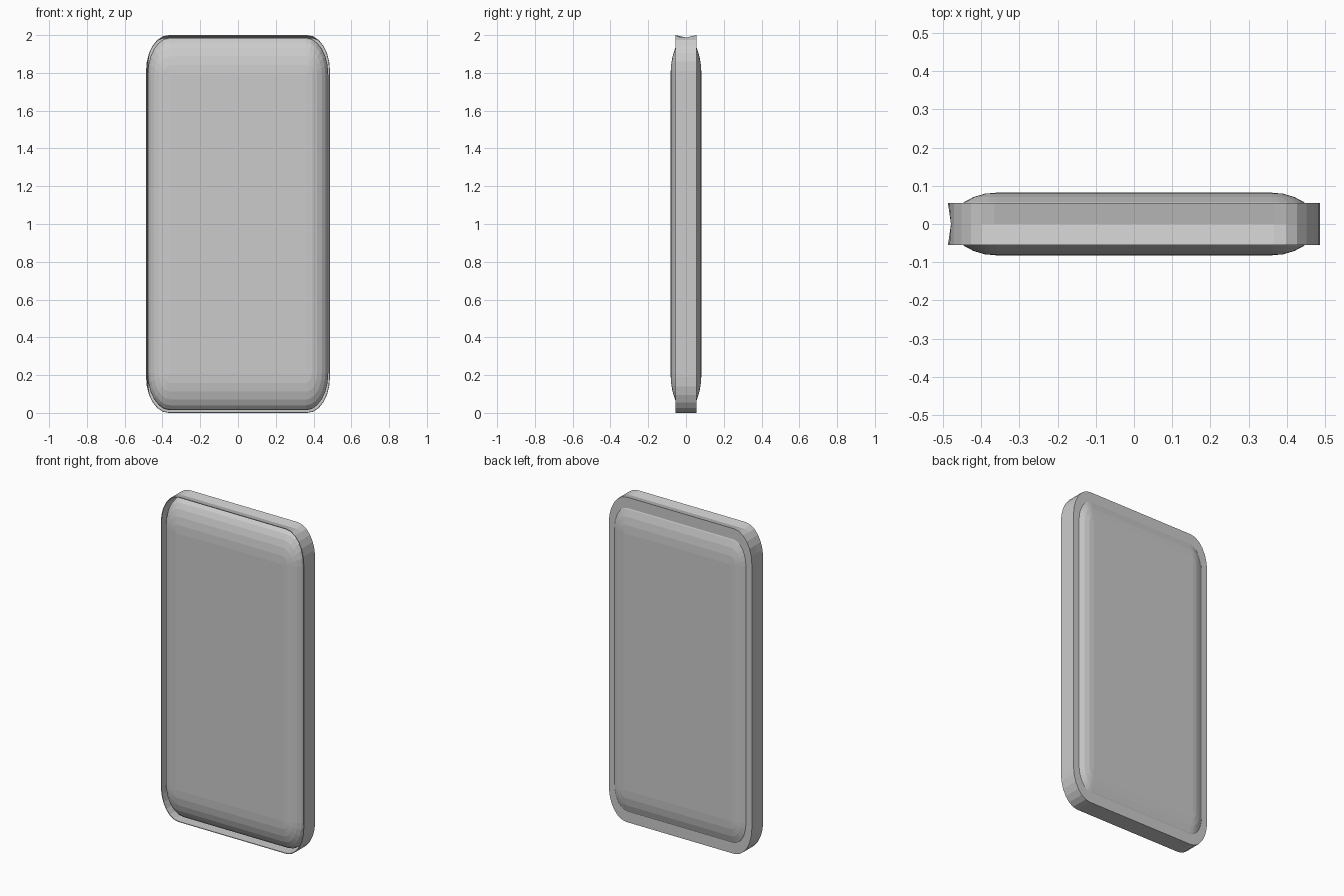
import bpy, bmesh
from math import sin, cos, pi

if "Cube" in bpy.data.objects:
    bpy.data.objects.remove(bpy.data.objects["Cube"])

CZ = 1.0  # mid height of the slab


def outline(hx, hz, rx, rz, n=6):
    """Rounded rectangle in x-z with elliptical corners."""
    pts = []
    for q, (sx, sz) in enumerate([(1, 1), (-1, 1), (-1, -1), (1, -1)]):
        for i in range(n + 1):
            a = (q + i / n) * pi / 2
            pts.append((sx * (hx - rx) + rx * cos(a),
                        CZ + sz * (hz - rz) + rz * sin(a)))
    return pts


def loft(name, layers, closed=False):
    """Bridge equal-length outlines, each given as (y, points)."""
    bm = bmesh.new()
    rings = [[bm.verts.new((x, y, z)) for x, z in pts] for y, pts in layers]
    pairs = list(zip(rings, rings[1:]))
    if closed:
        pairs.append((rings[-1], rings[0]))
    else:
        bm.faces.new(rings[0])
        bm.faces.new(rings[-1])
    for a, b in pairs:
        for i in range(len(a)):
            j = (i + 1) % len(a)
            bm.faces.new((a[i], a[j], b[j], b[i]))
    bmesh.ops.remove_doubles(bm, verts=bm.verts, dist=1e-5)
    bmesh.ops.recalc_face_normals(bm, faces=bm.faces)
    mesh = bpy.data.meshes.new(name)
    bm.to_mesh(mesh)
    bm.free()
    obj = bpy.data.objects.new(name, mesh)
    bpy.context.collection.objects.link(obj)
    return obj


# Pillow-shaped body: elliptical edge from front face round to back face
FX, FZ, RX, RZ, T = 0.36, 0.79, 0.118, 0.196, 0.082
layers = []
STEPS = 12
for i in range(STEPS + 1):
    a = -pi / 2 + pi * i / STEPS
    c = max(cos(a), 0.0)
    layers.append((T * sin(a), outline(FX + RX * c, FZ + RZ * c, RX * c, RZ * c)))
loft("body", layers)


# Edge frame: open at the front, flat flange at the back
def frame_loop(y, ix, iz, groove=None):
    pts = outline(0.487 - ix, 1.0 - iz, 0.12 - ix, 0.19 - iz)
    if groove is not None:  # shallow groove on the left and top sides
        pts = [(max(x, -0.479 + groove), min(z, 1.987 - groove)) for x, z in pts]
    return y, pts


W, t = 0.055, 0.004
loft("edge_frame", [
    frame_loop(-W, 0, 0),
    frame_loop(0, 0, 0, 0.0),
    frame_loop(W, 0, 0),
    frame_loop(W, 0.06, 0.1),
    frame_loop(W - 0.008, 0.06, 0.1),
    frame_loop(W - 0.008, t, t),
    frame_loop(0, t, t, t),
    frame_loop(-W, t, t),
], closed=True)
